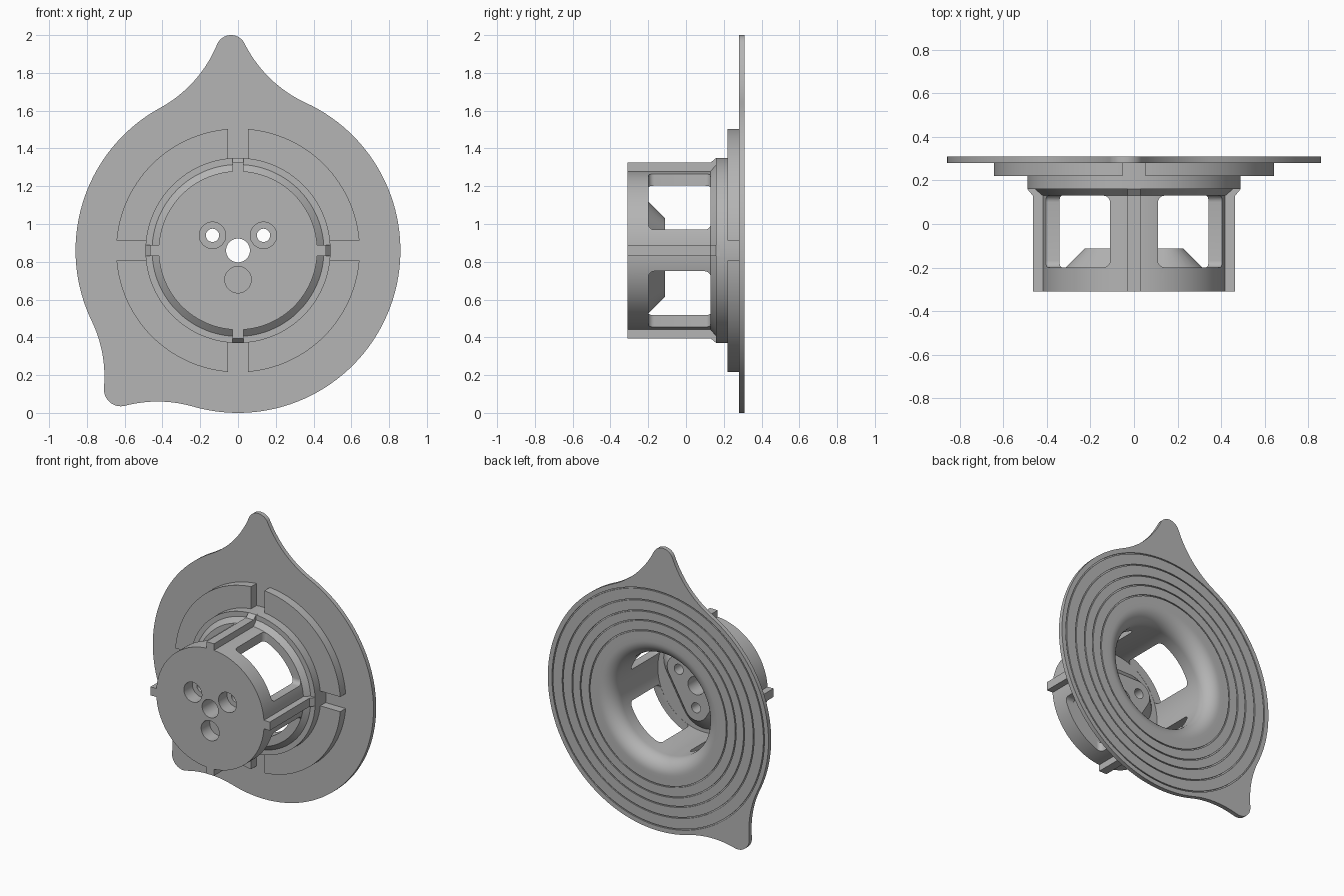
import bpy, bmesh
from math import sin, cos, pi, acos, atan2, radians
from mathutils import Matrix, Vector

if "Cube" in bpy.data.objects:
    bpy.data.objects.remove(bpy.data.objects["Cube"])

ZC = 0.86          # height of the main axis
SEG = 128
AXIS = Vector((0, 0, ZC))

grey = bpy.data.materials.new("plain_grey")
grey.use_nodes = True
colour = (0.46, 0.46, 0.46, 1)
grey.diffuse_color = colour
grey.node_tree.nodes["Principled BSDF"].inputs["Base Color"].default_value = colour


def finish(name, bm):
    bmesh.ops.recalc_face_normals(bm, faces=bm.faces)
    mesh = bpy.data.meshes.new(name)
    bm.to_mesh(mesh)
    bm.free()
    mesh.materials.append(grey)
    obj = bpy.data.objects.new(name, mesh)
    bpy.context.collection.objects.link(obj)
    return obj


def lathe(name, profile, centre=AXIS, seg=SEG):
    """Revolve a closed (radius, y) profile about a y-parallel axis."""
    bm = bmesh.new()
    rings = []
    for i in range(seg):
        a = 2 * pi * i / seg
        rings.append([bm.verts.new(centre + Vector((r * cos(a), y, r * sin(a)))) for r, y in profile])
    n = len(profile)
    for i in range(seg):
        p, q = rings[i], rings[(i + 1) % seg]
        for j in range(n):
            k = (j + 1) % n
            bm.faces.new((p[j], p[k], q[k], q[j]))
    return finish(name, bm)


def ring(name, r0, r1, y0, y1):
    return lathe(name, [(r0, y0), (r1, y0), (r1, y1), (r0, y1)])


def extrude(name, outline, y0, y1):
    """Extrude an (x, z) outline along y."""
    bm = bmesh.new()
    face = bm.faces.new([bm.verts.new((x, y0, z)) for x, z in outline])
    new = bmesh.ops.extrude_face_region(bm, geom=[face])["geom"]
    bmesh.ops.translate(bm, vec=(0, y1 - y0, 0), verts=[v for v in new if isinstance(v, bmesh.types.BMVert)])
    return finish(name, bm)


def disc(name, x, z, r, y0, y1, seg=48):
    pts = [(x + r * cos(2 * pi * i / seg), z + r * sin(2 * pi * i / seg)) for i in range(seg)]
    return extrude(name, pts, y0, y1)


def box(name, lo, hi, bevel=0):
    bm = bmesh.new()
    bmesh.ops.create_cube(bm, size=1)
    for v in bm.verts:
        v.co = [lo[i] if v.co[i] < 0 else hi[i] for i in range(3)]
    if bevel:
        bmesh.ops.bevel(bm, geom=bm.edges[:], offset=bevel, segments=5, profile=0.5, affect="EDGES")
    return finish(name, bm)


def cut(obj, cutters):
    """Subtract the cutters, bake the result and drop the cutters."""
    for c in cutters:
        c.hide_render = True
        mod = obj.modifiers.new("cut", "BOOLEAN")
        mod.operation, mod.solver, mod.object = "DIFFERENCE", "EXACT", c
    dg = bpy.context.evaluated_depsgraph_get()
    baked = bpy.data.meshes.new_from_object(obj.evaluated_get(dg))
    obj.modifiers.clear()
    obj.data = baked
    for c in cutters:
        bpy.data.objects.remove(c)


def smooth(obj):
    obj.data.shade_smooth()
    obj.data.set_sharp_from_angle(angle=radians(28))


def arc(cx, cz, r, a0, a1, n):
    return [(cx + r * cos(a0 + (a1 - a0) * i / n), cz + r * sin(a0 + (a1 - a0) * i / n)) for i in range(n + 1)]


# Dial plate outline: a disc with two rounded pointers blended in by fillets
R, FILLET = 0.86, 0.678
pointers = [(-0.037, 1.06, 0.08), (-0.62, -0.735, 0.09)]
tips = []
for x, z, r in pointers:
    d = (x * x + z * z) ** 0.5
    half = acos(((R + FILLET) ** 2 + d * d - (FILLET + r) ** 2) / (2 * d * (R + FILLET)))
    tips.append((atan2(z, x) % (2 * pi), half, x, z, r))
outline = []
for i, (a, half, x, z, r) in enumerate(tips):
    f0, f1 = [((R + FILLET) * cos(a + s * half), (R + FILLET) * sin(a + s * half)) for s in (-1, 1)]
    t0 = atan2(f0[1] - z, f0[0] - x)
    t1 = atan2(f1[1] - z, f1[0] - x)
    while t1 < t0:
        t1 += 2 * pi
    b0 = a - half + pi
    e0 = t0 + pi
    e0 += 2 * pi * round((b0 - e0) / (2 * pi))
    outline += arc(*f0, FILLET, b0, e0, 16)
    outline += arc(x, z, r, t0, t1, 20)[1:-1]
    b1 = a + half + pi
    e1 = t1 + pi
    e1 += 2 * pi * round((b1 - e1) / (2 * pi))
    outline += arc(*f1, FILLET, e1, b1, 16)
    nxt = tips[(i + 1) % 2]
    end = nxt[0] - nxt[1] + (2 * pi if i else 0)
    outline += arc(0, 0, R, a + half, end, 64)[1:-1]
plate = extrude("dial_plate", [(x, z + ZC) for x, z in outline], 0.28, 0.31)
grooves = [ring("groove", r, r + 0.008, 0.302, 0.35) for r in (0.53, 0.60, 0.665, 0.74, 0.82)]
cut(plate, [disc("bore", 0, ZC, 0.485, 0.2, 0.4, SEG)] + grooves)
smooth(plate)

# Raised ring in four segments
segments = ring("segmented_ring", 0.48, 0.645, 0.22, 0.285)
cut(segments, [box("slot_x", (-1, 0.1, ZC - 0.052), (1, 0.4, ZC + 0.052)),
               box("slot_z", (-0.052, 0.1, 0), (0.052, 0.4, 2))])
smooth(segments)

# Cup with collar, flared mouth and four windows
flare = [(0.46 - 0.1 * cos(t * pi / 20), 0.21 + 0.1 * sin(t * pi / 20)) for t in range(11)]
cup = lathe("cup", [(0.063, -0.2), (0.36, -0.2)] + flare + [
    (0.485, 0.31), (0.485, 0.285), (0.49, 0.285), (0.49, 0.16), (0.455, 0.16),
    (0.42, 0.13), (0.42, -0.31), (0.063, -0.31)])
windows = []
for sx in (-1, 1):
    for sz in (-1, 1):
        xs, zs = sorted((sx * 0.11, sx * 0.6)), sorted((ZC + sz * 0.11, ZC + sz * 0.6))
        windows.append(box("window", (xs[0], -0.199, zs[0]), (xs[1], 0.13, zs[1]), 0.03))
cut(cup, windows)

# Tapered boss on the cup floor, spanning the three screw holes
screws = [(-0.135, ZC + 0.08), (0.135, ZC + 0.08), (0, ZC - 0.155)]
bm = bmesh.new()
for x, z in screws:
    for r, y in ((0.18, -0.201), (0.09, -0.112)):
        for px, pz in arc(x, z, r, 0, 2 * pi, 48)[:-1]:
            bm.verts.new((px, y, pz))
hull = bmesh.ops.convex_hull(bm, input=bm.verts[:])
bmesh.ops.delete(bm, geom=[v for v in bm.verts if not v.link_faces], context="VERTS")
bmesh.ops.dissolve_limit(bm, angle_limit=0.01, verts=bm.verts[:], edges=bm.edges[:])
boss = finish("floor_boss", bm)


def screw_cutters():
    holes = [disc("hole", x, z, 0.035, -0.5, 0) for x, z in screws]
    return holes + [disc("counterbore", x, z, 0.07, -0.5, -0.215) for x, z in screws]


cut(cup, screw_cutters())
cut(boss, screw_cutters() + [disc("centre_hole", 0, ZC, 0.063, -0.5, 0, SEG)])
smooth(cup)
smooth(boss)

# Four outer ribs flaring into the collar
for i, side in enumerate(("left", "top", "right", "bottom")):
    bm = bmesh.new()
    side_profile = [(0.4, -0.31), (0.465, -0.31), (0.465, 0.13), (0.49, 0.16), (0.49, 0.18), (0.4, 0.18)]
    face = bm.faces.new([bm.verts.new((r, y, -0.03)) for r, y in side_profile])
    new = bmesh.ops.extrude_face_region(bm, geom=[face])["geom"]
    bmesh.ops.translate(bm, vec=(0, 0, 0.06), verts=[v for v in new if isinstance(v, bmesh.types.BMVert)])
    bmesh.ops.transform(bm, matrix=Matrix.Translation(AXIS) @ Matrix.Rotation(-i * pi / 2, 4, "Y"), verts=bm.verts)
    finish("rib_" + side, bm)
